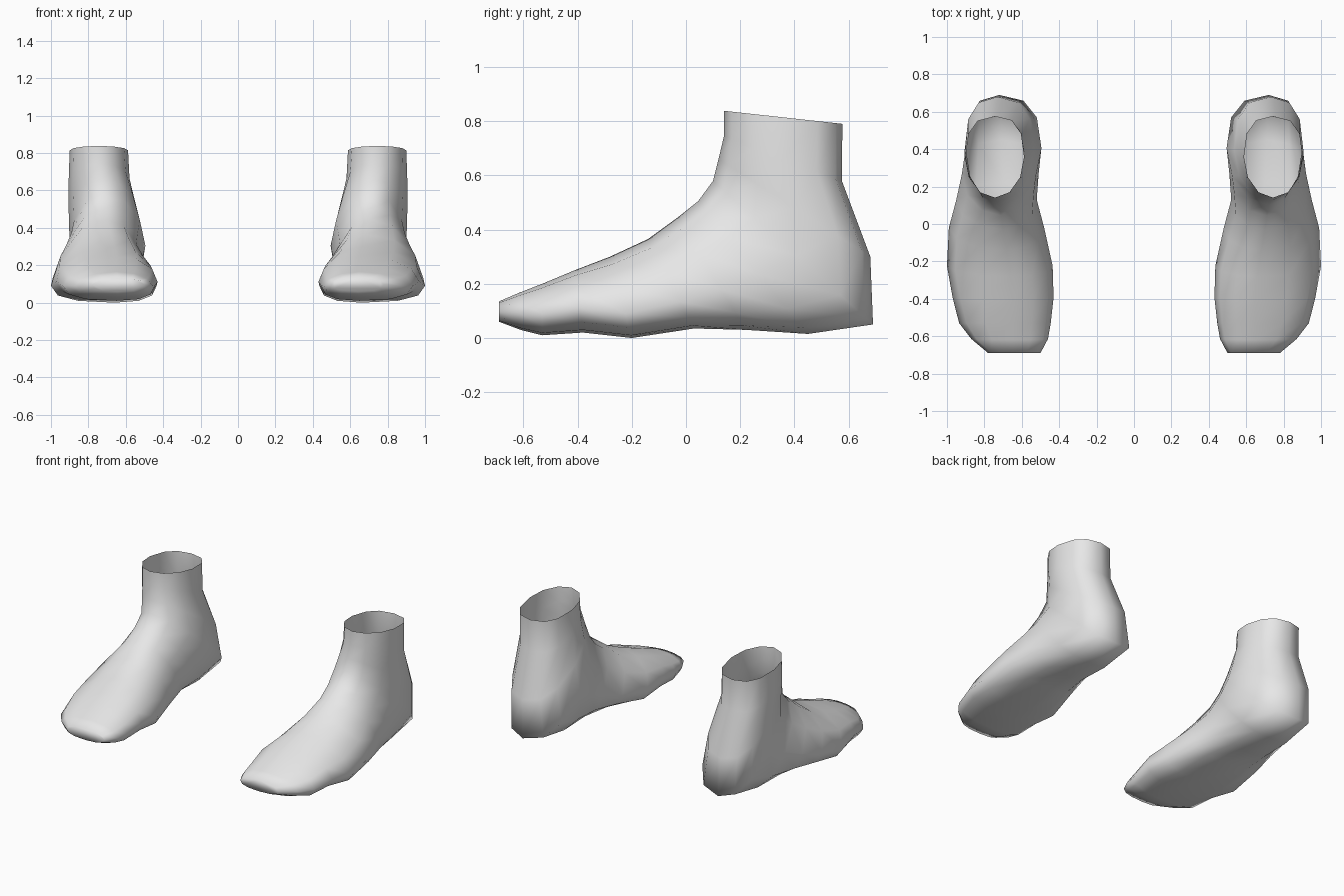
import bpy, bmesh, math
from mathutils import Vector

cube = bpy.data.objects.get("Cube")
if cube:
    bpy.data.objects.remove(cube, do_unlink=True)

mat = bpy.data.materials.new("pale_grey")
mat.use_nodes = True
GREY = (0.8, 0.8, 0.8, 1)
mat.diffuse_color = GREY
mat.node_tree.nodes["Principled BSDF"].inputs["Base Color"].default_value = GREY

SIDES = 12

# Rings from toe to ankle: top (y, z), bottom (y, z),
# inner x, ridge x, outer x, height fraction of the widest line
RINGS = [
    ((-.69, .135), (-.69, .06), .50, .64, .78, .5),
    ((-.62, .165), (-.61, .03), .46, .65, .87, .45),
    ((-.53, .20), (-.53, .01), .445, .65, .935, .42),
    ((-.41, .25), (-.38, .02), .43, .65, .97, .4),
    ((-.28, .30), (-.20, .00), .435, .66, 1.0, .3),
    ((-.14, .365), (.03, .035), .48, .68, .99, .3),
    ((-.03, .445), (.22, .03), .52, .70, .95, .36),
    ((.045, .505), (.45, .015), .51, .71, .92, .45),
    ((.10, .58), (.69, .05), .495, .72, .90, .48),
    ((.12, .66), (.68, .30), .535, .73, .905, .5),
    ((.14, .745), (.575, .58), .58, .74, .905, .5),
    ((.14, .838), (.577, .79), .588, .745, .90, .5),
]


def ring_points(top, bottom, inner, ridge, outer, wide):
    """Cross-section: rounded above the widest line, squarer below it."""
    top, bottom = Vector((0, *top)), Vector((0, *bottom))
    middle = bottom.lerp(top, wide)
    points = []
    for i in range(SIDES):
        a = math.tau * i / SIDES
        s, c = math.sin(a), math.cos(a)
        power = 1.0 if c > 0 else 0.8
        across = math.copysign(abs(s) ** power, s)
        along = abs(c) ** power
        p = middle.lerp(top if c > 0 else bottom, along)
        p.x = ridge + across * ((outer - ridge) if s > 0 else (ridge - inner))
        points.append(p)
    return points


def make_foot(name, side):
    bm = bmesh.new()
    loops = []
    for ring in RINGS:
        loops.append([bm.verts.new((p.x * side, p.y, p.z))
                      for p in ring_points(*ring)])
    # Skin between neighbouring rings, ankle left open
    for a, b in zip(loops, loops[1:]):
        for i in range(SIDES):
            j = (i + 1) % SIDES
            quad = (a[i], a[j], b[j], b[i])
            bm.faces.new(quad if side > 0 else quad[::-1])
    # Blunt toe end
    bm.faces.new(loops[0][::-1] if side > 0 else loops[0])
    for f in bm.faces:
        f.smooth = True
    # Outward direction is judged from the toe cap, which faces the front
    bm.normal_update()
    cap = min(bm.faces, key=lambda f: f.calc_center_median().y)
    bmesh.ops.recalc_face_normals(bm, faces=bm.faces[:])
    if cap.normal.y > 0:
        bmesh.ops.reverse_faces(bm, faces=bm.faces[:])
    mesh = bpy.data.meshes.new(name)
    bm.to_mesh(mesh)
    bm.free()
    mesh.materials.append(mat)
    obj = bpy.data.objects.new(name, mesh)
    bpy.context.scene.collection.objects.link(obj)
    return obj


make_foot("left_foot", 1)
make_foot("right_foot", -1)
